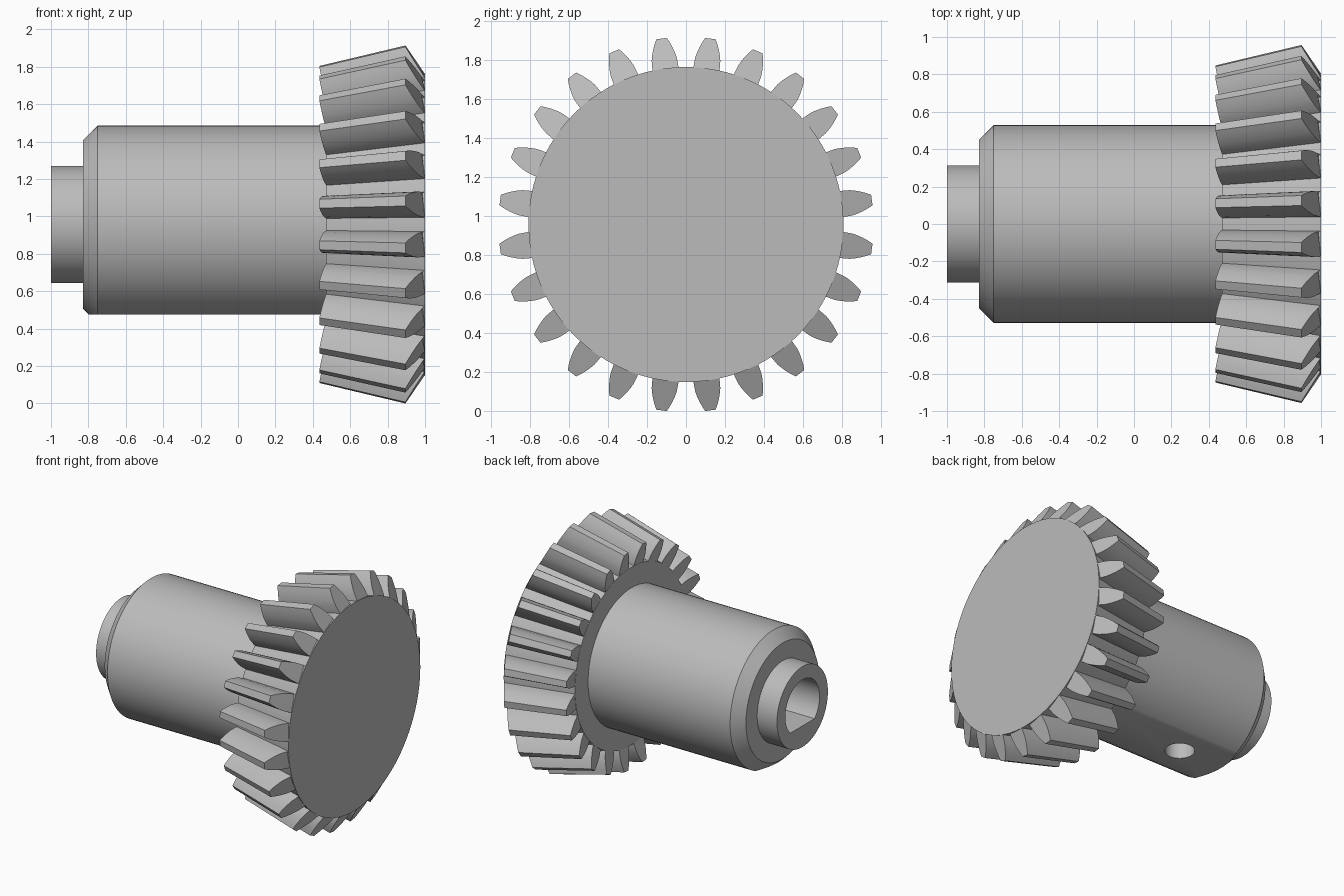
import bpy, bmesh, math

if "Cube" in bpy.data.objects:
    bpy.data.objects.remove(bpy.data.objects["Cube"], do_unlink=True)

AXIS_Z = 0.957
TEETH = 24

steel = bpy.data.materials.new("light_grey_steel")
steel.use_nodes = True
GREY = (0.5, 0.5, 0.5, 1)
steel.diffuse_color = GREY
steel.node_tree.nodes["Principled BSDF"].inputs["Base Color"].default_value = GREY


def finish(name, bm):
    """Turn a bmesh into an object placed on the gear axis."""
    bmesh.ops.recalc_face_normals(bm, faces=bm.faces)
    mesh = bpy.data.meshes.new(name)
    bm.to_mesh(mesh)
    bm.free()
    mesh.materials.append(steel)
    obj = bpy.data.objects.new(name, mesh)
    obj.location.z = AXIS_Z
    bpy.context.collection.objects.link(obj)
    return obj


def loft(bm, rings):
    """Bridge closed rings of points and cap both ends."""
    rings = [[bm.verts.new(p) for p in ring] for ring in rings]
    n = len(rings[0])
    for a, b in zip(rings, rings[1:]):
        for i in range(n):
            j = (i + 1) % n
            bm.faces.new((a[i], a[j], b[j], b[i]))
    bm.faces.new(rings[0])
    bm.faces.new(rings[-1])


def turned(name, profile, segments=96, floor=None):
    """Solid of revolution about x; floor clamps it into a D section."""
    bm = bmesh.new()
    rings = []
    for x, r in profile:
        ring = []
        for i in range(segments):
            a = math.tau * i / segments
            z = r * math.cos(a)
            if floor is None or z >= floor:
                ring.append((x, r * math.sin(a), z))
        rings.append(ring)
    loft(bm, rings)
    return finish(name, bm)


def cut(target, cutter):
    """Subtract the cutter from the target and discard it."""
    cutter.hide_render = True
    mod = target.modifiers.new("cut", "BOOLEAN")
    mod.operation = "DIFFERENCE"
    mod.solver = "EXACT"
    mod.object = cutter
    bpy.context.view_layer.objects.active = target
    bpy.ops.object.modifier_apply(modifier=mod.name)
    bpy.data.objects.remove(cutter, do_unlink=True)


def smooth(obj):
    bpy.ops.object.select_all(action="DESELECT")
    obj.select_set(True)
    bpy.context.view_layer.objects.active = obj
    bpy.ops.object.shade_smooth_by_angle(angle=math.radians(25))


# Chamfered shaft with a narrower end boss
shaft = turned("shaft", [(-1, 0.3125), (-0.83, 0.3125), (-0.83, 0.45),
                         (-0.75, 0.53), (0.6, 0.53)])

# Flat along the underside
bm = bmesh.new()
bmesh.ops.create_cube(bm, size=1)
bmesh.ops.scale(bm, vec=(2, 2, 0.4), verts=bm.verts)
bmesh.ops.translate(bm, vec=(0, 0, -0.482 - 0.2), verts=bm.verts)
cut(shaft, finish("flat_cutter", bm))

# Blind D-shaped bore in the end boss
cut(shaft, turned("bore_cutter", [(-1.1, 0.21), (0.3, 0.21)], 64, floor=-0.15))

# Set-screw hole through the flat into the bore
bm = bmesh.new()
bmesh.ops.create_cone(bm, cap_ends=True, segments=48,
                      radius1=0.105, radius2=0.105, depth=0.6)
bmesh.ops.translate(bm, vec=(-0.42, 0, -0.4), verts=bm.verts)
cut(shaft, finish("screw_hole_cutter", bm))
smooth(shaft)

# Conical gear blank
blank = turned("gear_blank", [(0.47, 0.69), (1, 0.808)])
smooth(blank)

# Tapered teeth: each end runs from root to tip with a curved flank
half_angles = [0.084, 0.08, 0.076, 0.067, 0.056, 0.043, 0.028]


def tooth_section(root, tip, sunk, turn):
    rows = [(sunk, half_angles[0])]
    last = len(half_angles) - 1
    for i, half in enumerate(half_angles):
        t = i / last
        rows.append(([p + (q - p) * t for p, q in zip(root, tip)], half))
    outline = [(p, -h) for p, h in rows] + [(p, h) for p, h in reversed(rows)]
    return [(p[0], p[1] * math.sin(turn + h), p[1] * math.cos(turn + h))
            for p, h in outline]


bm = bmesh.new()
for k in range(TEETH):
    turn = math.tau * (k + 0.5) / TEETH
    back = tooth_section((0.471, 0.69), (0.435, 0.852), (0.48, 0.66), turn)
    front = tooth_section((0.999, 0.805), (0.895, 0.962), (0.99, 0.77), turn)
    loft(bm, [back, front])
teeth = finish("gear_teeth", bm)
smooth(teeth)
